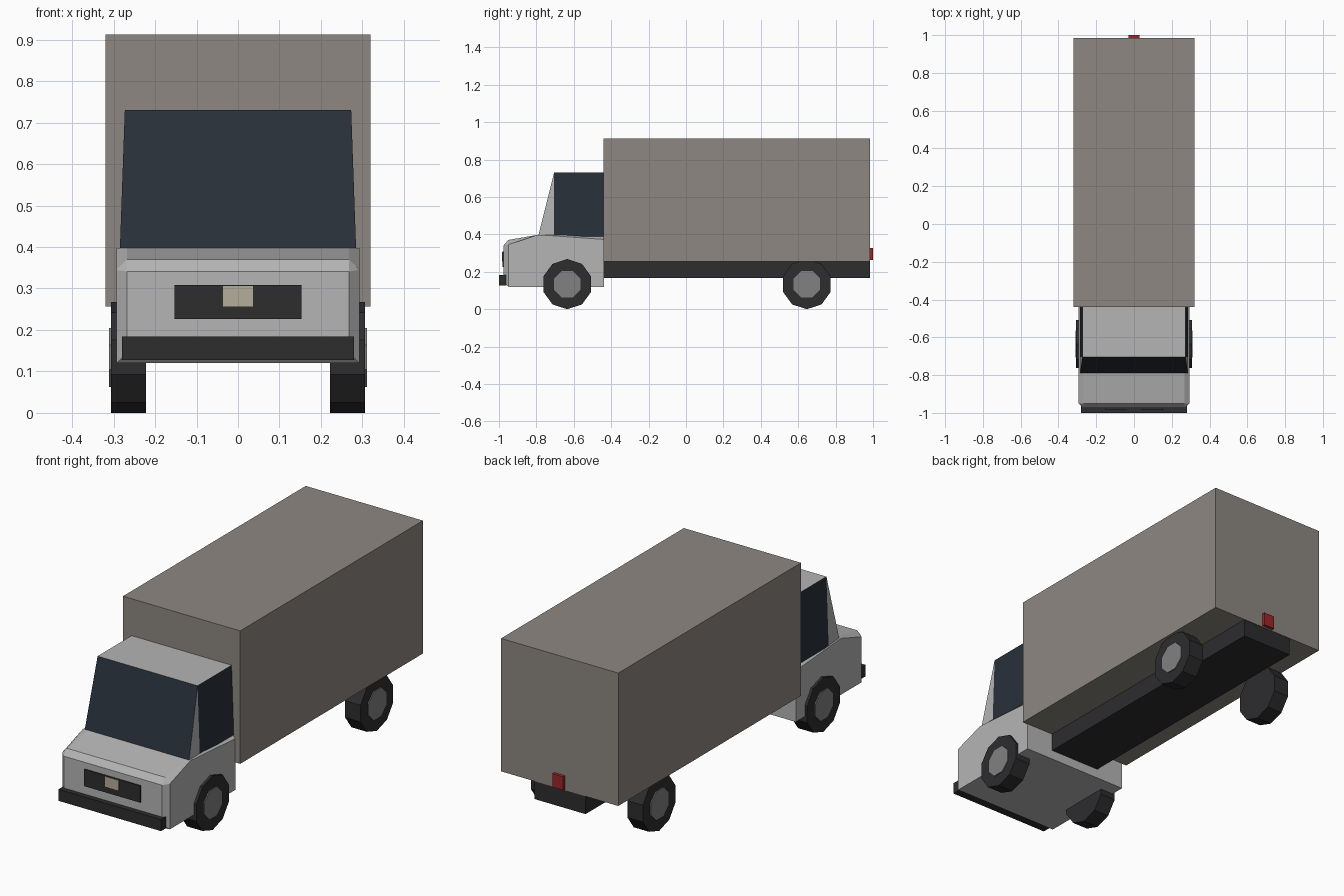
import bpy, bmesh, math
from mathutils import Matrix

if "Cube" in bpy.data.objects:
    bpy.data.objects.remove(bpy.data.objects["Cube"])


def material(name, r, g, b):
    m = bpy.data.materials.new(name)
    m.diffuse_color = (r, g, b, 1)
    m.use_nodes = True
    m.node_tree.nodes["Principled BSDF"].inputs["Base Color"].default_value = m.diffuse_color
    return m


PAINT = material("cab_paint", 0.46, 0.46, 0.46)
CARGO = material("cargo_panel", 0.27, 0.245, 0.22)
GLASS = material("dark_glass", 0.022, 0.03, 0.042)
BLACK = material("black_trim", 0.026, 0.026, 0.028)
HUB = material("hub_grey", 0.22, 0.22, 0.225)
BEIGE = material("pale_beige", 0.46, 0.42, 0.32)
RED = material("red_lamp", 0.35, 0.018, 0.02)


def finish(name, bm, *mats):
    bmesh.ops.recalc_face_normals(bm, faces=bm.faces)
    mesh = bpy.data.meshes.new(name)
    bm.to_mesh(mesh)
    bm.free()
    for m in mats:
        mesh.materials.append(m)
    ob = bpy.data.objects.new(name, mesh)
    bpy.context.collection.objects.link(ob)
    return ob


def box(name, half_x, y0, y1, z0, z1, mat):
    bm = bmesh.new()
    bmesh.ops.create_cube(bm, size=1)
    for v in bm.verts:
        v.co = (v.co.x * 2 * half_x,
                y1 if v.co.y > 0 else y0,
                z1 if v.co.z > 0 else z0)
    return finish(name, bm, mat)


def side_prism(profile, half_width):
    """Sweep a (y, z) side profile across x; half_width depends on z."""
    bm = bmesh.new()
    left, right = [[bm.verts.new((s * half_width(z), y, z)) for y, z in profile]
                   for s in (-1, 1)]
    bm.faces.new(left)
    bm.faces.new(right[::-1])
    for i in range(len(profile)):
        j = (i + 1) % len(profile)
        bm.faces.new((left[j], left[i], right[i], right[j]))
    return bm


def wheel_disc(name, sides, radius, x0, x1, y, z, turn, mat):
    bm = bmesh.new()
    # a polygon lying across the x axis, with a vertex at the top when turn = 0
    place = (Matrix.Translation(((x0 + x1) / 2, y, z))
             @ Matrix.Rotation(turn, 4, 'X') @ Matrix.Rotation(math.pi / 2, 4, 'Y'))
    bmesh.ops.create_cone(bm, cap_ends=True, segments=sides, radius1=radius,
                          radius2=radius, depth=abs(x1 - x0))
    top = max(bm.verts, key=lambda v: v.co.x)
    spin = Matrix.Rotation(-math.atan2(top.co.y, top.co.x), 4, 'Z')
    bm.transform(place @ spin)
    return finish(name, bm, mat)


# Cargo box and chassis
box("cargo_box", 0.32, -0.44, 0.985, 0.256, 0.912, CARGO)
box("chassis_rail", 0.14, -0.44, 0.983, 0.167, 0.256, BLACK)

# Lower cab with chamfered front and upper side edges
bm = side_prism([(-0.438, 0.12), (-0.975, 0.12), (-0.975, 0.366),
                 (-0.79, 0.398), (-0.438, 0.398)], lambda z: 0.293)
chamfer = []
for e in bm.edges:
    a, b = (v.co for v in e.verts)
    front = a.y < -0.97 and b.y < -0.97
    upper_side = a.x * b.x > 0 and min(a.z, b.z) > 0.3
    if front or upper_side:
        chamfer.append(e)
bmesh.ops.bevel(bm, geom=chamfer, offset=0.025, segments=1, affect='EDGES')
finish("cab_body", bm, PAINT)

# Upper cab: tapered, with full-size windscreen and side windows
bm = side_prism([(-0.79, 0.39), (-0.705, 0.73), (-0.438, 0.73),
                 (-0.438, 0.39), (-0.705, 0.39)],
                lambda z: 0.285 - 0.012 * (z - 0.39) / 0.34)
for f in [f for f in bm.faces if len(f.verts) == 5]:
    # cut each side into a painted pillar and a window
    cut = [v for v in f.verts if abs(v.co.y + 0.705) < 1e-4]
    bmesh.utils.face_split(f, cut[0], cut[1])
bm.normal_update()
for f in bm.faces:
    c = f.calc_center_median()
    window = abs(c.x) > 0.2 and len(f.verts) == 4
    screen = abs(c.x) < 0.01 and c.y < -0.74 and c.z > 0.5
    f.material_index = 1 if window or screen else 0
finish("cab_top", bm, PAINT, GLASS)

# Nose and tail details
box("front_bumper", 0.28, -1.0, -0.96, 0.127, 0.184, BLACK)
box("grille", 0.153, -0.981, -0.965, 0.226, 0.309, BLACK)
box("grille_plate", 0.036, -0.984, -0.97, 0.256, 0.306, BEIGE)
box("rear_lamp", 0.03, 0.975, 1.0, 0.262, 0.328, RED)

# Wheels
R = 0.134
for end, y in (("front", -0.635), ("rear", 0.646)):
    for side, s in (("left", -1), ("right", 1)):
        wheel_disc(f"{end}_{side}_tyre", 10, R, s * 0.222, s * 0.306, y, R, 0, BLACK)
        wheel_disc(f"{end}_{side}_hub", 8, 0.077, s * 0.29, s * 0.311, y, R,
                   math.pi / 8, HUB)
